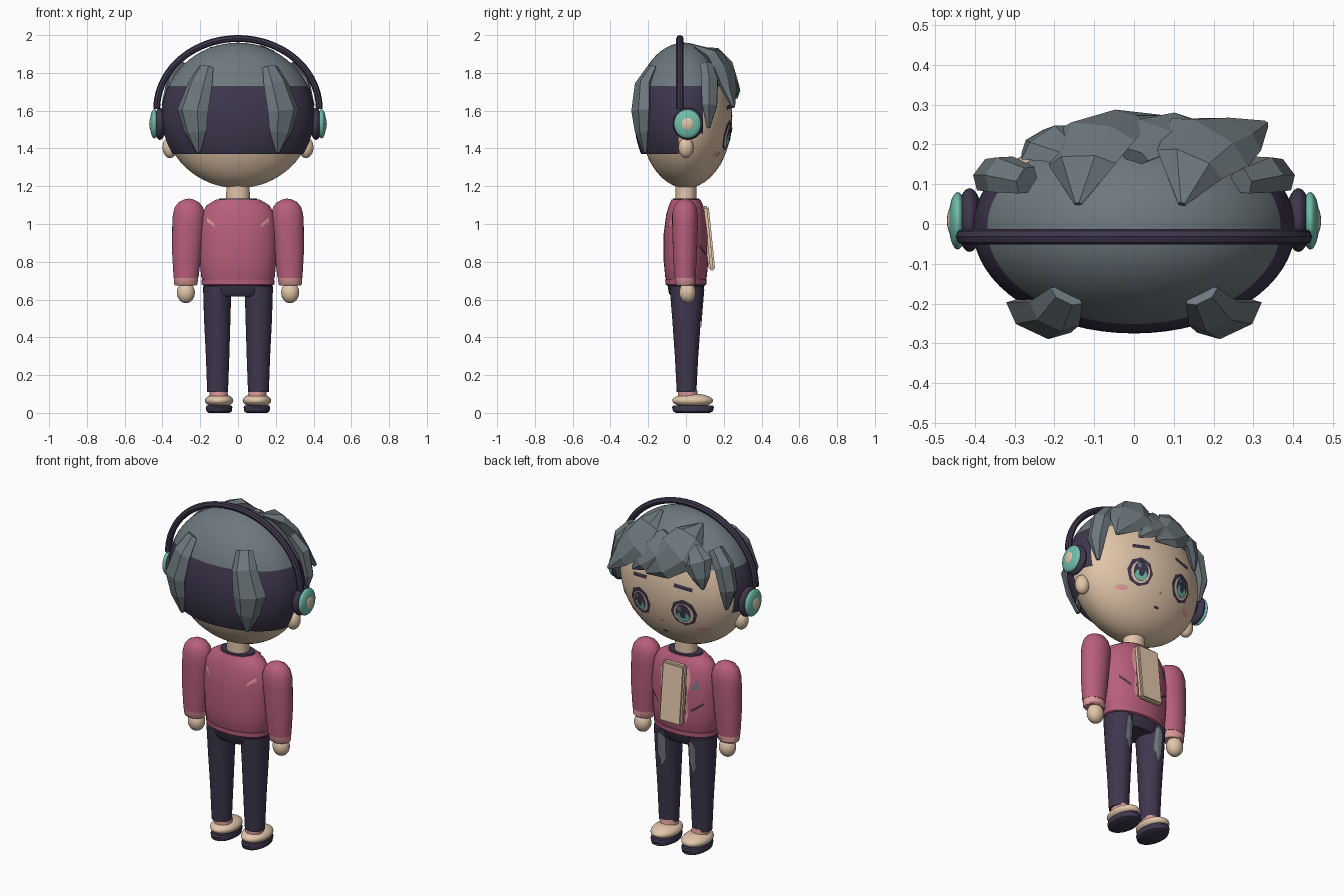
import bpy, bmesh, math
from mathutils import Vector
from mathutils.bvhtree import BVHTree

if "Cube" in bpy.data.objects:
    bpy.data.objects.remove(bpy.data.objects["Cube"])


def material(name, r, g, b):
    lin = [((c / 255 + 0.055) / 1.055) ** 2.4 for c in (r, g, b)] + [1]
    m = bpy.data.materials.new(name)
    m.use_nodes = True
    m.diffuse_color = lin
    m.node_tree.nodes["Principled BSDF"].inputs["Base Color"].default_value = lin
    return m


SKIN = material("skin", 226, 198, 170)
HAIR = material("grey_hair", 110, 121, 126)
DARK = material("dark_violet", 63, 55, 78)
ROSE = material("rose_cloth", 184, 95, 124)
PINK = material("pale_pink", 224, 156, 156)
TEAL = material("teal", 112, 190, 170)


def finish(name, bm, mats, smooth=True):
    bmesh.ops.recalc_face_normals(bm, faces=bm.faces)
    mesh = bpy.data.meshes.new(name)
    bm.to_mesh(mesh)
    bm.free()
    ob = bpy.data.objects.new(name, mesh)
    bpy.context.collection.objects.link(ob)
    for m in mats:
        mesh.materials.append(m)
    if smooth:
        bpy.ops.object.select_all(action='DESELECT')
        ob.select_set(True)
        bpy.context.view_layer.objects.active = ob
        bpy.ops.object.shade_smooth_by_angle(angle=math.radians(40))
    return ob


def skin_rings(name, mat, rings, smooth=True):
    """Join closed rings of points into a capped tube."""
    bm = bmesh.new()
    rows = [[bm.verts.new(p) for p in ring] for ring in rings]
    n = len(rows[0])
    for a, b in zip(rows, rows[1:]):
        for i in range(n):
            bm.faces.new((a[i], a[(i + 1) % n], b[(i + 1) % n], b[i]))
    bm.faces.new(rows[0])
    bm.faces.new(rows[-1])
    return finish(name, bm, [mat], smooth)


def angles(n):
    return [2 * math.pi * i / n for i in range(n)]


def loft(name, mat, rows, cx=0.0):
    """Rows of (z, x shift, y shift, x radius, y radius)."""
    s = -1 if cx < 0 else 1
    return skin_rings(name, mat, [[(cx + s * dx + rx * math.cos(a), dy + ry * math.sin(a), z)
                                   for a in angles(32)] for z, dx, dy, rx, ry in rows])


def ellipsoid(name, mat, loc, rad, seg=32):
    bm = bmesh.new()
    bmesh.ops.create_uvsphere(bm, u_segments=seg, v_segments=seg // 2, radius=1)
    for v in bm.verts:
        v.co = Vector([c * r + o for c, r, o in zip(v.co, rad, loc)])
    return finish(name, bm, [mat])


def decal(name, mat, target, outline, off=0.004, side=1):
    """Flat painted shape laid on the front (+y) or back (-y) of a part."""
    me = target.data
    tree = BVHTree.FromPolygons([v.co for v in me.vertices], [p.vertices for p in me.polygons])

    def drop(x, z):
        hit = tree.ray_cast(Vector((x, side, z)), Vector((0, -side, 0)))[0]
        return Vector((x, (hit.y if hit else 0) + side * off, z))
    bm = bmesh.new()
    ring = [bm.verts.new(drop(x, z)) for x, z in outline]
    n = len(outline)
    mid = bm.verts.new(drop(sum(p[0] for p in outline) / n, sum(p[1] for p in outline) / n))
    for i in range(n):
        bm.faces.new((ring[i], ring[(i + 1) % n], mid))
    ob = finish(name, bm, [mat], False)
    if ob.data.polygons[0].normal.y * side < 0:
        ob.data.flip_normals()
    return ob


def oval(x, z, rx, rz, n=16):
    return [(x + rx * math.cos(a), z + rz * math.sin(a)) for a in angles(n)]


def bar(x, z, w, h, slope=0.0):
    return [(x - w, z - h - slope), (x + w, z - h + slope), (x + w, z + h + slope), (x - w, z + h - slope)]


# Head, with a hair shell trimmed around the face
CENTRE = Vector((0, 0, 1.57))
head = ellipsoid("head", SKIN, CENTRE, (0.395, 0.245, 0.38), 64)

bm = bmesh.new()
bmesh.ops.create_uvsphere(bm, u_segments=64, v_segments=32, radius=1)
for v in bm.verts:
    v.co = Vector((v.co.x * 0.405, v.co.y * 0.265 - 0.01, v.co.z * 0.39 + 1.57))
CAP, SIDE, NAPE, FRONT, EAR = 1.73, 1.48, 1.37, 0.09, -0.04
for axis, value in ((2, CAP), (2, SIDE), (2, NAPE), (1, FRONT), (1, EAR)):
    co, no = Vector((0, 0, 0)), Vector((0, 0, 0))
    co[axis], no[axis] = value, 1
    bmesh.ops.bisect_plane(bm, geom=bm.verts[:] + bm.edges[:] + bm.faces[:], plane_co=co, plane_no=no)
bare = []
for f in bm.faces:
    c = f.calc_center_median()
    f.material_index = 0 if c.z > CAP else 1
    if c.z < NAPE or (c.z < CAP and c.y > FRONT) or (c.z < SIDE and c.y > EAR):
        bare.append(f)
bmesh.ops.delete(bm, geom=bare, context='FACES')
finish("hair_shell", bm, [HAIR, DARK])


def lock(name, rows):
    """Faceted strand through rows of (x, y, z, half width, half thickness)."""
    pts = [Vector(r[:3]) for r in rows]
    rings = []
    for i, (p, r) in enumerate(zip(pts, rows)):
        along = (pts[min(i + 1, len(pts) - 1)] - pts[max(i - 1, 0)]).normalized()
        out = p - CENTRE
        out.y *= 2.2
        across = along.cross(out).normalized()
        out = across.cross(along).normalized()
        rings.append([p + across * r[3] * math.cos(a) + out * r[4] * math.sin(a) for a in angles(6)])
    skin_rings(name, HAIR, rings, False)


for s, tag in ((1, "left"), (-1, "right")):
    lock("back_lock_" + tag, [(s * .17, -.18, 1.83, .045, .02), (s * .20, -.225, 1.74, .07, .04),
                              (s * .24, -.235, 1.60, .09, .045), (s * .225, -.23, 1.49, .065, .035),
                              (s * .21, -.215, 1.38, .012, .01)])
    lock("side_lock_" + tag, [(s * .27, .11, 1.84, .04, .03), (s * .335, .125, 1.76, .055, .04),
                              (s * .365, .125, 1.63, .05, .035), (s * .35, .12, 1.51, .01, .01)])
lock("fringe_right", [(-.14, .05, 1.93, .01, .01), (-.13, .15, 1.89, .09, .04), (-.10, .22, 1.81, .12, .04),
                      (-.02, .255, 1.73, .08, .03), (.07, .265, 1.67, .01, .01)])
lock("fringe_left", [(.12, .05, 1.94, .01, .01), (.14, .15, 1.89, .09, .04), (.19, .205, 1.80, .12, .04),
                     (.26, .225, 1.71, .08, .03), (.33, .25, 1.62, .01, .01)])
lock("fringe_temple", [(-.15, .17, 1.87, .03, .02), (-.22, .205, 1.78, .08, .03),
                       (-.24, .205, 1.70, .05, .025), (-.25, .20, 1.63, .008, .008)])
lock("fringe_middle", [(0, .17, 1.88, .04, .02), (.05, .225, 1.79, .10, .03),
                       (.12, .25, 1.72, .06, .025), (.17, .25, 1.66, .008, .008)])

# Face
for s, tag in ((1, "left"), (-1, "right")):
    x, z = s * 0.14, 1.47
    decal("eye_rim_" + tag, DARK, head, oval(x, z, .074, .082, 8), .004)
    decal("eye_white_" + tag, SKIN, head, oval(x, z - .004, .055, .062, 12), .007)
    decal("iris_" + tag, DARK, head, oval(x, z, .042, .056), .010)
    decal("iris_glow_" + tag, TEAL, head, oval(x, z - .022, .034, .031), .012)
    decal("pupil_" + tag, DARK, head, oval(x, z - .006, .017, .024), .014)
    decal("eye_glint_" + tag, HAIR, head, bar(x + .016, z + .028, .010, .012), .015)
    decal("eyebrow_" + tag, DARK, head, bar(x, 1.62, .052, .011, -s * .007))
    decal("cheek_" + tag, PINK, head, oval(s * .22, 1.37, .032, .014))
    ellipsoid("ear_" + tag, SKIN, (s * .36, 0, 1.405), (.04, .04, .056), 20)
decal("nose", ROSE, head, oval(0, 1.39, .008, .007, 8))
decal("mouth", DARK, head, oval(0, 1.315, .018, .007, 8))

# Headphones
band = []
for i in range(41):
    t = math.pi * i / 40
    band.append([((.43 + .018 * math.cos(a)) * math.cos(t), -.032 + .02 * math.sin(a),
                  1.61 + (.372 + .018 * math.cos(a)) * math.sin(t)) for a in angles(8)])
skin_rings("headband", DARK, band)
for s, tag in ((1, "left"), (-1, "right")):
    ellipsoid("ear_cushion_" + tag, DARK, (s * .413, .01, 1.53), (.032, .08, .085))
    ellipsoid("ear_cup_" + tag, TEAL, (s * .443, .008, 1.53), (.023, .072, .077))
    ellipsoid("cup_button_" + tag, SKIN, (s * .457, .008, 1.53), (.013, .036, .038), 20)

# Neck and jacket
loft("neck", SKIN, [(1.08, 0, 0, .065, .055), (1.24, 0, 0, .06, .055)])
jacket = loft("jacket", ROSE, [(.69, 0, 0, .18, .10), (.72, 0, 0, .195, .11), (.80, 0, 0, .202, .118),
                               (.95, 0, 0, .205, .118), (1.05, 0, 0, .195, .105),
                               (1.10, 0, 0, .165, .09), (1.13, 0, 0, .115, .075)])
loft("jacket_hem", ROSE, [(.675, 0, 0, .18, .10), (.68, 0, 0, .192, .109), (.705, 0, 0, .194, .11)])
loft("collar", DARK, [(1.12, 0, 0, .105, .072), (1.136, 0, 0, .10, .068)])

# Shirt front between the jacket edges
bm = bmesh.new()
bmesh.ops.create_cube(bm, size=1)
for v in bm.verts:
    v.co = Vector((v.co.x * .145, .12 - v.co.z * .035 + v.co.y * .035, .925 + v.co.z * .34))
bmesh.ops.bevel(bm, geom=bm.edges[:], offset=.009, segments=2, affect='EDGES')
finish("shirt_front", bm, [SKIN])
for s, tag in ((1, "left"), (-1, "right")):
    decal("lapel_" + tag, PINK, jacket, [(s * .07, .76), (s * .09, .80), (s * .085, .92),
                                         (s * .10, 1.02), (s * .08, 1.08), (s * .065, 1.08)], .005)
    decal("pocket_slit_" + tag, DARK, jacket, bar(s * .135, .86, .03, .007, s * .022))
    decal("back_mark_" + tag, PINK, jacket, [(s * .165, 1.035), (s * .165, 1.01), (s * .12, .98),
                                             (s * .125, 1.0)], .004, -1)
decal("badge", HAIR, jacket, [(-.15, .965), (-.105, .965), (-.128, 1.02)])

# Arms and hands
for s, tag in ((1, "left"), (-1, "right")):
    c = s * .26
    loft("sleeve_" + tag, ROSE, [(.715, .015, -.005, .066, .056), (.85, .011, -.005, .078, .064),
                                 (1.0, .003, -.005, .085, .068), (1.05, 0, -.005, .085, .068),
                                 (1.09, 0, -.005, .074, .06), (1.115, 0, -.005, .054, .045),
                                 (1.13, 0, -.005, .025, .02), (1.134, 0, -.005, .004, .004)], c)
    loft("cuff_" + tag, PINK, [(.675, .016, -.003, .056, .046), (.682, .016, -.003, .062, .052),
                               (.72, .015, -.005, .064, .054)], c)
    ellipsoid("hand_" + tag, SKIN, (s * .276, .008, .637), (.048, .044, .056), 24)

# Trousers and shoes
loft("hips", DARK, [(.615, 0, 0, .15, .075), (.63, 0, 0, .178, .09), (.69, 0, 0, .184, .1)])
for s, tag in ((1, "left"), (-1, "right")):
    c = s * .1
    leg = loft("leg_" + tag, DARK, [(.11, .008, .003, .055, .052), (.30, .008, .003, .062, .062),
                                    (.50, .01, .003, .070, .076), (.67, .01, .003, .075, .09)], c)
    decal("leg_patch_" + tag, HAIR, leg, [(c - .02, .50), (c, .455), (c + .012, .50), (c + .026, .52),
                                          (c + .022, .64), (c + .005, .655), (c - .022, .62)], .006)
    loft("ankle_" + tag, PINK, [(.07, 0, .012, .05, .055), (.125, .005, .008, .048, .05)], c)
    ellipsoid("shoe_" + tag, SKIN, (c, .035, .065), (.075, .108, .037))
    loft("sole_" + tag, DARK, [(0, 0, .037, .055, .09), (.008, 0, .037, .067, .105),
                               (.03, 0, .037, .07, .111), (.04, 0, .037, .066, .105)], c)
